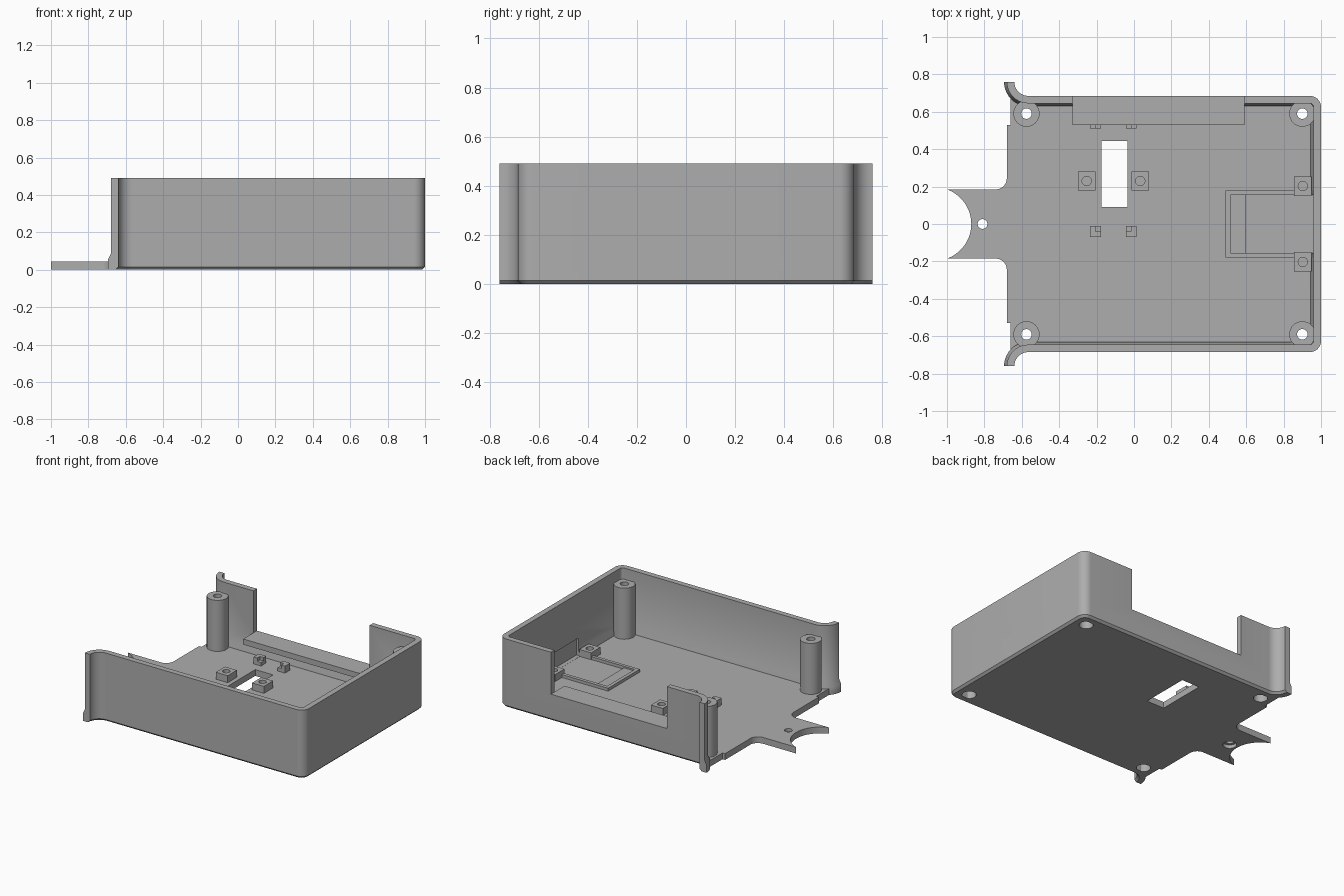
import bpy, bmesh
from math import cos, sin, radians

if "Cube" in bpy.data.objects:
    bpy.data.objects.remove(bpy.data.objects["Cube"])

grey = bpy.data.materials.new("matte grey")
grey.use_nodes = True
grey.diffuse_color = (0.42, 0.42, 0.42, 1)
grey.node_tree.nodes["Principled BSDF"].inputs["Base Color"].default_value = (0.42, 0.42, 0.42, 1)


def loft(name, rings):
    """Closed solid through (outline, height) rings of equal point count."""
    bm = bmesh.new()
    loops = [[bm.verts.new((x, y, z)) for x, y in pts] for pts, z in rings]
    n = len(loops[0])
    bm.faces.new(loops[0][::-1])
    bm.faces.new(loops[-1])
    for a, b in zip(loops, loops[1:]):
        for i in range(n):
            j = (i + 1) % n
            bm.faces.new((a[i], a[j], b[j], b[i]))
    bmesh.ops.recalc_face_normals(bm, faces=bm.faces)
    mesh = bpy.data.meshes.new(name)
    bm.to_mesh(mesh)
    bm.free()
    obj = bpy.data.objects.new(name, mesh)
    bpy.context.collection.objects.link(obj)
    mesh.materials.append(grey)
    return obj


def prism(name, pts, z0, z1):
    return loft(name, [(pts, z0), (pts, z1)])


def box(name, x0, x1, y0, y1, z0, z1):
    return prism(name, [(x0, y0), (x1, y0), (x1, y1), (x0, y1)], z0, z1)


def arc(cx, cy, r, a0, a1, n=10):
    angles = [radians(a0 + (a1 - a0) * i / n) for i in range(n + 1)]
    return [(cx + r * cos(a), cy + r * sin(a)) for a in angles]


def cylinder(name, x, y, r, z0, z1):
    return prism(name, arc(x, y, r, 0, 348.75, 31), z0, z1)


def cut(obj, cutters):
    for c in cutters:
        m = obj.modifiers.new("cut", 'BOOLEAN')
        m.operation = 'DIFFERENCE'
        m.solver = 'EXACT'
        m.object = c
        bpy.context.view_layer.objects.active = obj
        bpy.ops.object.modifier_apply(modifier=m.name)


def discard(cutters):
    for c in cutters:
        bpy.data.objects.remove(c)


def flip(pts):
    return [(x, -y) for x, y in reversed(pts)]


def outline(d):
    """Wall line, offset inward by d, from front flare round to back flare."""
    half = arc(-0.565, -0.76, 0.075 + d, 180, 90) + arc(0.94, -0.625, 0.06 - d, -90, 0)
    return half + flip(half)


def wall_ring(outer, inner):
    return outline(outer) + outline(inner)[::-1]


# Walls with chamfered lower rim and inner base chamfer
walls = loft("outer_walls", [
    (wall_ring(0.015, 0.055), 0), (wall_ring(0, 0.055), 0.015),
    (wall_ring(0, 0.055), 0.055), (wall_ring(0, 0.04), 0.085),
    (wall_ring(0, 0.04), 0.49)])
slot_half = arc(0.04, 0.095, 0.03, -90, 90)
slot = prism("slot_cutter", slot_half + [(-y, z) for y, z in reversed(slot_half)], 0.9, 1.1)
for v in slot.data.vertices:
    v.co = (v.co.z, v.co.x, v.co.y)
slot.data.flip_normals()
wall_cutters = [
    box("back_opening_cutter", -0.33, 0.59, 0.6, 0.8, 0.19, 0.6),
    box("slot_recess_cutter", 0.9, 0.975, -0.155, 0.155, 0.046, 0.17), slot]
cut(walls, wall_cutters)
discard(wall_cutters)

# Floor with notched open end and hooked tongue
edge = [(-0.66, 0.61), (-0.66, 0.53), (-0.68, 0.53)]
edge += arc(-0.74, 0.245, 0.06, 0, -90) + [(-1, 0.185)]
floor = prism("floor", outline(0.02) + edge + arc(-1.067, 0, 0.197, 69, -69, 20) + flip(edge), 0, 0.045)
corners = [(x, y) for x in (-0.575, 0.9) for y in (-0.59, 0.59)]
floor_cutters = [box("window_cutter", -0.175, -0.035, 0.09, 0.445, -0.1, 0.2),
                 cylinder("tongue_hole", -0.81, 0, 0.026, -0.1, 0.2),
                 cylinder("tongue_bore", -0.81, 0, 0.045, -0.1, 0.025)]
floor_cutters += [cylinder("floor_bore", x, y, 0.046, -0.1, 0.2) for x, y in corners]
cut(floor, floor_cutters)
discard(floor_cutters)

# Corner screw posts, counterbored from below
for x, y in corners:
    post = cylinder("screw_post", x, y, 0.07, 0.002, 0.41)
    tools = [cylinder("bore", x, y, 0.046, -0.1, 0.08), cylinder("hole", x, y, 0.028, -0.1, 0.6)]
    cut(post, tools)
    discard(tools)
    cut(walls, [])

# Shelf behind the back opening
box("back_shelf", -0.33, 0.59, 0.53, 0.684, 0.15, 0.19)

# Square screw bosses
for x, y in ((-0.253, 0.23), (0.033, 0.23), (0.903, 0.203), (0.903, -0.203)):
    boss = box("square_boss", x - 0.047, x + 0.047, y - 0.052, y + 0.052, 0.03, 0.095)
    tools = [cylinder("hole", x, y, 0.025, 0.05, 0.3)]
    cut(boss, tools)
    discard(tools)

# Stepped corner clips for a small board
for x, side in ((-0.205, 1), (-0.015, -1)):
    for y, up in ((-0.04, 1), (0.54, -1)):
        h = 0.029
        pts = [(-h, -h), (h, -h), (h, 0), (0, 0), (0, h), (-h, h)]
        prism("board_clip", [(x + side * a, y + up * b) for a, b in pts], 0.03, 0.095)
        box("clip_step", x - h, x + h, y - h, y + h, 0.03, 0.07)

# Low cradle frame behind the slot
prism("cradle_frame", [(0.96, -0.178), (0.49, -0.178), (0.49, 0.18), (0.96, 0.18),
                       (0.96, 0.155), (0.515, 0.155), (0.515, -0.155), (0.96, -0.155)], 0.03, 0.066)
box("cradle_step", 0.51, 0.6, -0.16, 0.16, 0.03, 0.055)

# Smooth curved sides, keep hard edges
bpy.ops.object.select_all(action='DESELECT')
for obj in bpy.context.collection.objects:
    if obj.type == 'MESH' and grey.name in obj.data.materials:
        obj.select_set(True)
        bpy.context.view_layer.objects.active = obj
bpy.ops.object.shade_smooth_by_angle(angle=radians(30))
